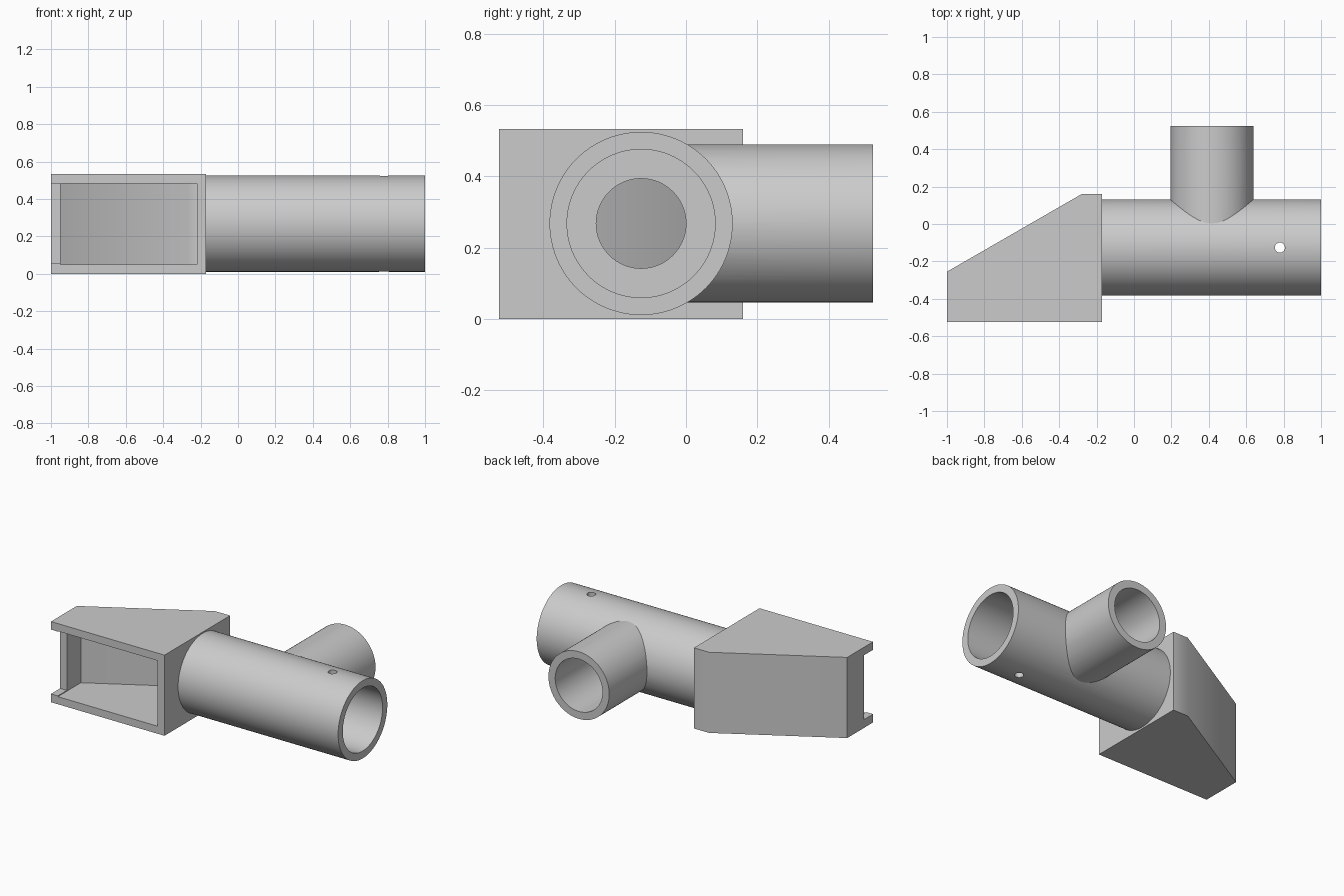
import bpy, bmesh, math
from mathutils import Matrix, Vector

if "Cube" in bpy.data.objects:
    bpy.data.objects.remove(bpy.data.objects["Cube"])

AXIS_Y, AXIS_Z = -0.126, 0.268      # centre line of the main pipe


def new_object(name, bm):
    bmesh.ops.recalc_face_normals(bm, faces=bm.faces)
    mesh = bpy.data.meshes.new(name)
    bm.to_mesh(mesh)
    bm.free()
    ob = bpy.data.objects.new(name, mesh)
    bpy.context.collection.objects.link(ob)
    return ob


def rod(name, start, end, radius, sides=96):
    """Solid cylinder between two points."""
    a, b = Vector(start), Vector(end)
    turn = (b - a).to_track_quat('Z', 'Y').to_matrix().to_4x4()
    bm = bmesh.new()
    bmesh.ops.create_cone(bm, cap_ends=True, segments=sides, radius1=radius, radius2=radius,
                          depth=(b - a).length, matrix=Matrix.Translation((a + b) / 2) @ turn)
    return new_object(name, bm)


def prism(name, outline, z0, z1):
    """Vertical extrusion of an xy outline."""
    bm = bmesh.new()
    face = bm.faces.new([bm.verts.new((x, y, z0)) for x, y in outline])
    top = bmesh.ops.extrude_face_region(bm, geom=[face])['geom']
    bmesh.ops.translate(bm, vec=(0, 0, z1 - z0),
                        verts=[v for v in top if isinstance(v, bmesh.types.BMVert)])
    return new_object(name, bm)


def combine(body, tool, operation):
    """Apply a boolean and remove the tool object."""
    mod = body.modifiers.new(operation, 'BOOLEAN')
    mod.operation, mod.solver, mod.object = operation, 'EXACT', tool
    bpy.context.view_layer.objects.active = body
    bpy.ops.object.modifier_apply(modifier=mod.name)
    bpy.data.objects.remove(tool)


# Solid parts: wedge-shaped hopper, main pipe, side branch
body = prism("pipe_fitting", [(-1, -0.525), (-0.17, -0.525), (-0.17, 0.16),
                              (-0.28, 0.16), (-1, -0.255)], 0, 0.533)
combine(body, rod("main_pipe", (-0.2, AXIS_Y, AXIS_Z), (1, AXIS_Y, AXIS_Z), 0.257), 'UNION')
combine(body, rod("side_branch", (0.416, AXIS_Y, AXIS_Z), (0.416, 0.525, AXIS_Z), 0.222), 'UNION')

# Hollows: hopper cavity open at the front, notch in its end wall, pipe bores, pin hole
cutters = [
    prism("cavity", [(-0.95, -0.7), (-0.22, -0.7), (-0.22, 0.11),
                     (-0.266, 0.11), (-0.95, -0.284)], 0.05, 0.483),
    prism("notch", [(-1.1, -0.7), (-0.94, -0.7), (-0.94, -0.43), (-1.1, -0.43)], 0.055, 0.48),
    rod("main_bore", (-0.17, AXIS_Y, AXIS_Z), (1.1, AXIS_Y, AXIS_Z), 0.208),
    rod("branch_bore", (0.416, AXIS_Y, AXIS_Z), (0.416, 0.7, AXIS_Z), 0.173),
    rod("inlet_hole", (-0.25, AXIS_Y, AXIS_Z), (-0.1, AXIS_Y, AXIS_Z), 0.126, 64),
    rod("pin_hole", (0.78, AXIS_Y, -0.1), (0.78, AXIS_Y, 0.7), 0.027, 32),
]
for cutter in cutters:
    combine(body, cutter, 'DIFFERENCE')

# Single grey colour and smooth pipe walls
grey = bpy.data.materials.new("grey")
grey.diffuse_color = (0.6, 0.6, 0.6, 1)
grey.use_nodes = True
grey.node_tree.nodes["Principled BSDF"].inputs["Base Color"].default_value = grey.diffuse_color
body.data.materials.clear()
body.data.materials.append(grey)
bpy.ops.object.select_all(action='DESELECT')
body.select_set(True)
bpy.context.view_layer.objects.active = body
bpy.ops.object.shade_smooth_by_angle(angle=math.radians(31))
